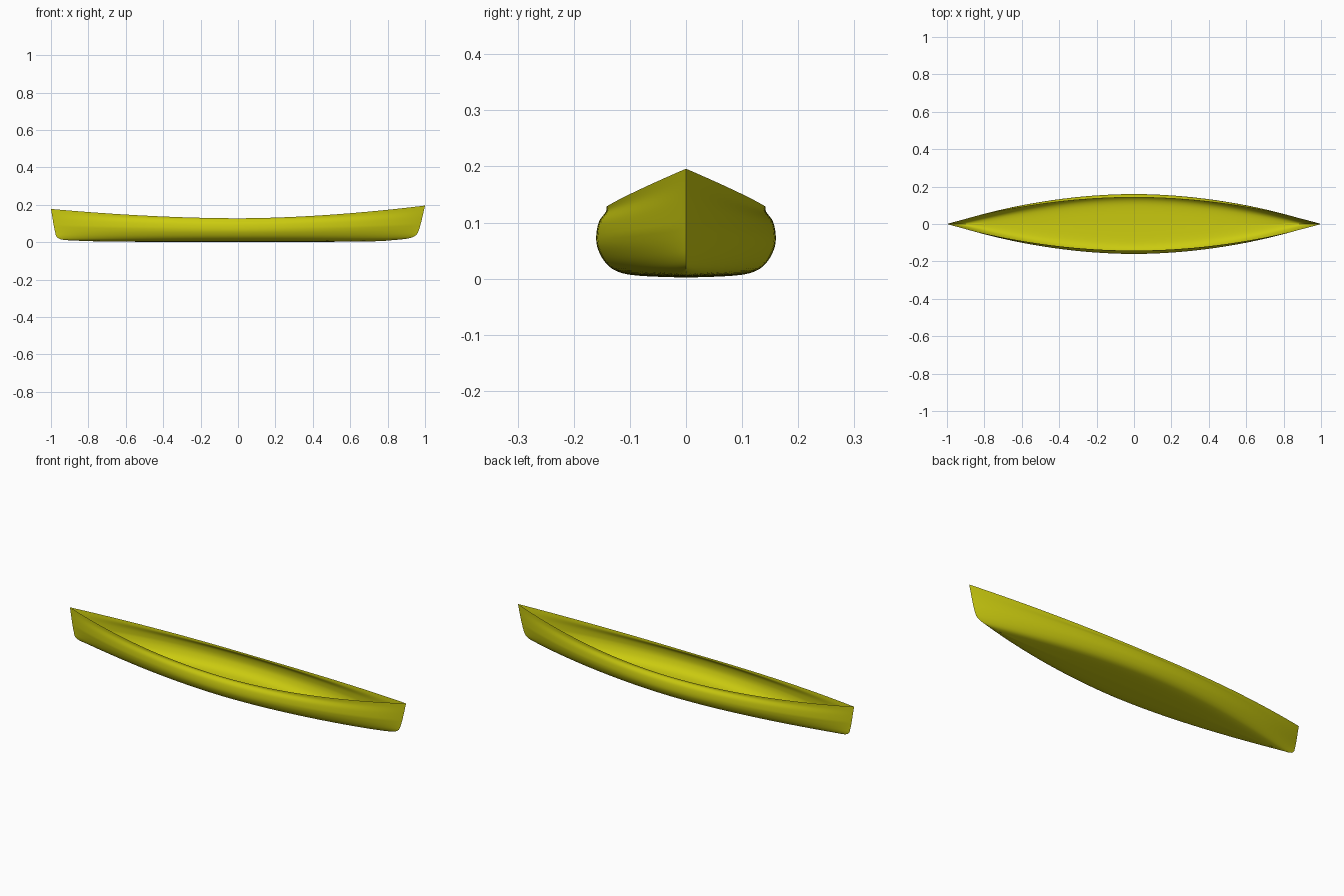
import bpy, bmesh, math
from mathutils import Vector

if "Cube" in bpy.data.objects:
    bpy.data.objects.remove(bpy.data.objects["Cube"])

# Control points from keel to gunwale: (half width, height) amidships
MID = [(0, .002), (.08, .005), (.12, .012), (.143, .028), (.157, .053),
       (.160, .076), (.155, .102), (.143, .119), (.142, .128)]
# Matching stem profiles (x, height) at each end
BOW = [(.80, .010), (.88, .016), (.925, .024), (.953, .039), (.965, .060),
       (.976, .095), (.986, .135), (.994, .170), (1.0, .196)]
STERN = [(.82, .008), (.90, .010), (.948, .016), (.970, .030), (.977, .052),
         (.985, .088), (.991, .124), (.996, .155), (1.0, .178)]


def spline(pts, t):
    """Catmull-Rom through pts, t in 0..1"""
    n = len(pts) - 1
    i = min(int(t * n), n - 1)
    f = t * n - i
    a, b, c, d = (Vector(pts[max(0, min(n, k))]) for k in range(i - 1, i + 3))
    return 0.5 * (2 * b + (c - a) * f + (2 * a - 5 * b + 4 * c - d) * f * f
                  + (3 * b - a - 3 * c + d) * f ** 3)


def hull_point(s, v):
    a = abs(s)
    half, z_mid = spline(MID, v)
    x_end, z_end = spline(BOW if s > 0 else STERN, v)
    x = math.copysign(a - (1 - x_end) * a ** 5, s)
    y = half * max(0, 1 - a ** (1.8 + 0.2 * v)) ** (1.35 - 0.35 * min(1, v * 1.6))
    z = z_mid + (z_end - z_mid) * a ** (4 - 2.2 * v)
    return (x, y, z)


# Half hull as a grid of stations
NS, NV = 96, 40
bm = bmesh.new()
grid = []
for i in range(NS + 1):
    s = math.sin((i / NS - 0.5) * math.pi)
    grid.append([bm.verts.new(hull_point(s, j / NV)) for j in range(NV + 1)])
for i in range(NS):
    for j in range(NV):
        bm.faces.new((grid[i][j], grid[i][j + 1], grid[i + 1][j + 1], grid[i + 1][j]))
mesh = bpy.data.meshes.new("canoe_hull")
bmesh.ops.reverse_faces(bm, faces=[f for f in bm.faces if f.normal.y < -0.5])
bm.normal_update()
# Outward side faces +y on this half
if sum(f.normal.y * f.calc_area() for f in bm.faces) < 0:
    bmesh.ops.reverse_faces(bm, faces=bm.faces[:])
bmesh.ops.recalc_face_normals(bm, faces=bm.faces[:])
bm.normal_update()
if sum(f.normal.y * f.calc_area() for f in bm.faces) < 0:
    bmesh.ops.reverse_faces(bm, faces=bm.faces[:])
bm.to_mesh(mesh)
bm.free()

hull = bpy.data.objects.new("canoe_hull", mesh)
bpy.context.collection.objects.link(hull)

# Mirror to the other side and weld along keel and stems
mirror = hull.modifiers.new("mirror", 'MIRROR')
mirror.use_axis = (False, True, False)
mirror.merge_threshold = 0.0002
bpy.context.view_layer.objects.active = hull
hull.select_set(True)
bpy.ops.object.modifier_apply(modifier="mirror")
bpy.ops.object.shade_smooth_by_angle(angle=math.radians(40))

# Yellow paint
paint = bpy.data.materials.new("yellow_paint")
paint.diffuse_color = (0.6, 0.6, 0.005, 1)
paint.use_nodes = True
paint.node_tree.nodes["Principled BSDF"].inputs["Base Color"].default_value = paint.diffuse_color
hull.data.materials.append(paint)
